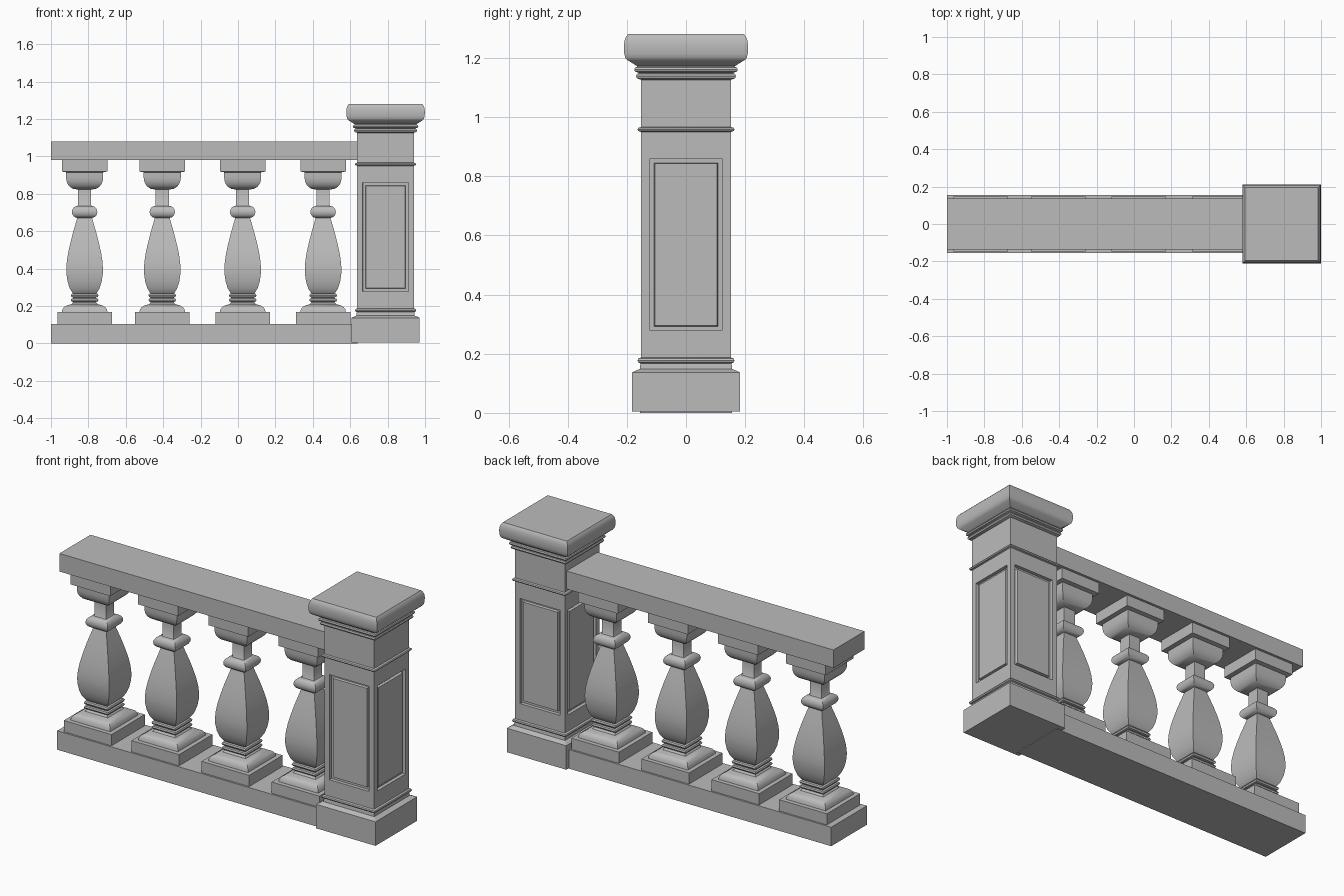
import bpy, bmesh, math

cube = bpy.data.objects.get("Cube")
if cube:
    bpy.data.objects.remove(cube, do_unlink=True)

stone = bpy.data.materials.new("grey_stone")
stone.use_nodes = True
colour = (0.5, 0.5, 0.5, 1)
stone.diffuse_color = colour
stone.node_tree.nodes["Principled BSDF"].inputs["Base Color"].default_value = colour


def finish(bm, name, x=0):
    bmesh.ops.recalc_face_normals(bm, faces=bm.faces)
    mesh = bpy.data.meshes.new(name)
    bm.to_mesh(mesh)
    bm.free()
    mesh.materials.append(stone)
    mesh.shade_smooth()
    mesh.set_sharp_from_angle(angle=math.radians(32))
    obj = bpy.data.objects.new(name, mesh)
    obj.location.x = x
    bpy.context.collection.objects.link(obj)
    return obj


def square_loft(profile):
    """Stack square rings given as (half width, height)."""
    bm = bmesh.new()
    corners = ((-1, -1), (1, -1), (1, 1), (-1, 1))
    rings = [[bm.verts.new((r * a, r * b, z)) for a, b in corners] for r, z in profile]
    for low, high in zip(rings, rings[1:]):
        for i in range(4):
            j = (i + 1) % 4
            bm.faces.new((low[i], low[j], high[j], high[i]))
    bm.faces.new(rings[0][::-1])
    bm.faces.new(rings[-1])
    bmesh.ops.recalc_face_normals(bm, faces=bm.faces)
    return bm


def bulge(inner, outer, z0, z1, steps=8):
    """Half-round moulding between two heights."""
    return [(inner + (outer - inner) * math.sin(math.pi * i / steps),
             (z0 + z1) / 2 - (z1 - z0) / 2 * math.cos(math.pi * i / steps))
            for i in range(steps + 1)]


def rail(name, x0, x1, half, z0, z1):
    bm = bmesh.new()
    bmesh.ops.create_cube(bm, size=1)
    for v in bm.verts:
        v.co = (x1 if v.co.x > 0 else x0, 2 * half * v.co.y, z1 if v.co.z > 0 else z0)
    finish(bm, name)


# Rails
rail("bottom_rail", -1, 0.64, 0.156, 0, 0.105)
rail("top_rail", -1, 0.65, 0.136, 0.98, 1.08)

# Balusters: plinth, foot, rings, vase, collar, neck, capital, abacus
baluster = [(0.146, 0.1), (0.146, 0.167), (0.122, 0.167), (0.119, 0.182),
            (0.11, 0.194), (0.095, 0.203), (0.07, 0.21), (0.062, 0.22)]
baluster += bulge(0.062, 0.074, 0.222, 0.242, 4) + bulge(0.062, 0.074, 0.246, 0.268, 4)
baluster += [(0.066, 0.272), (0.08, 0.295), (0.091, 0.33), (0.097, 0.37), (0.098, 0.4),
             (0.095, 0.44), (0.088, 0.485), (0.077, 0.535), (0.063, 0.59),
             (0.05, 0.635), (0.04, 0.67)]
baluster += bulge(0.038, 0.068, 0.671, 0.735)
baluster += [(0.035, 0.74), (0.035, 0.822), (0.062, 0.827), (0.078, 0.837),
             (0.089, 0.85), (0.096, 0.866), (0.099, 0.885), (0.099, 0.915),
             (0.122, 0.919), (0.122, 0.985)]
for number, x in enumerate((-0.82, -0.405, 0.025, 0.455), 1):
    finish(square_loft(baluster), f"baluster_{number}", x)

# Post: base, lower ring, shaft, upper ring, necking, cap
post = [(0.182, 0.004), (0.182, 0.137), (0.156, 0.149), (0.154, 0.167)]
post += bulge(0.155, 0.164, 0.168, 0.186, 4)
post += [(0.152, 0.187), (0.152, 0.248), (0.152, 0.89), (0.152, 0.949)]
post += bulge(0.153, 0.164, 0.95, 0.966, 4)
post += [(0.152, 0.967), (0.152, 1.126)]
post += bulge(0.158, 0.169, 1.128, 1.149, 4) + bulge(0.165, 0.175, 1.151, 1.17, 4)
post += [(0.165, 1.172), (0.197, 1.192), (0.205, 1.2), (0.209, 1.215), (0.21, 1.24),
         (0.208, 1.258), (0.203, 1.271), (0.196, 1.28)]
bm = square_loft(post)

# Sunken panels with a raised field on all four sides of the shaft
panels = [f for f in bm.faces if f.calc_area() > 0.18 and abs(f.normal.z) < 0.1]
for thickness, depth in ((0.042, 0), (0.001, -0.018), (0.02, 0), (0.004, 0.013)):
    bmesh.ops.inset_individual(bm, faces=panels, thickness=thickness, depth=depth)
finish(bm, "post", 0.789)
